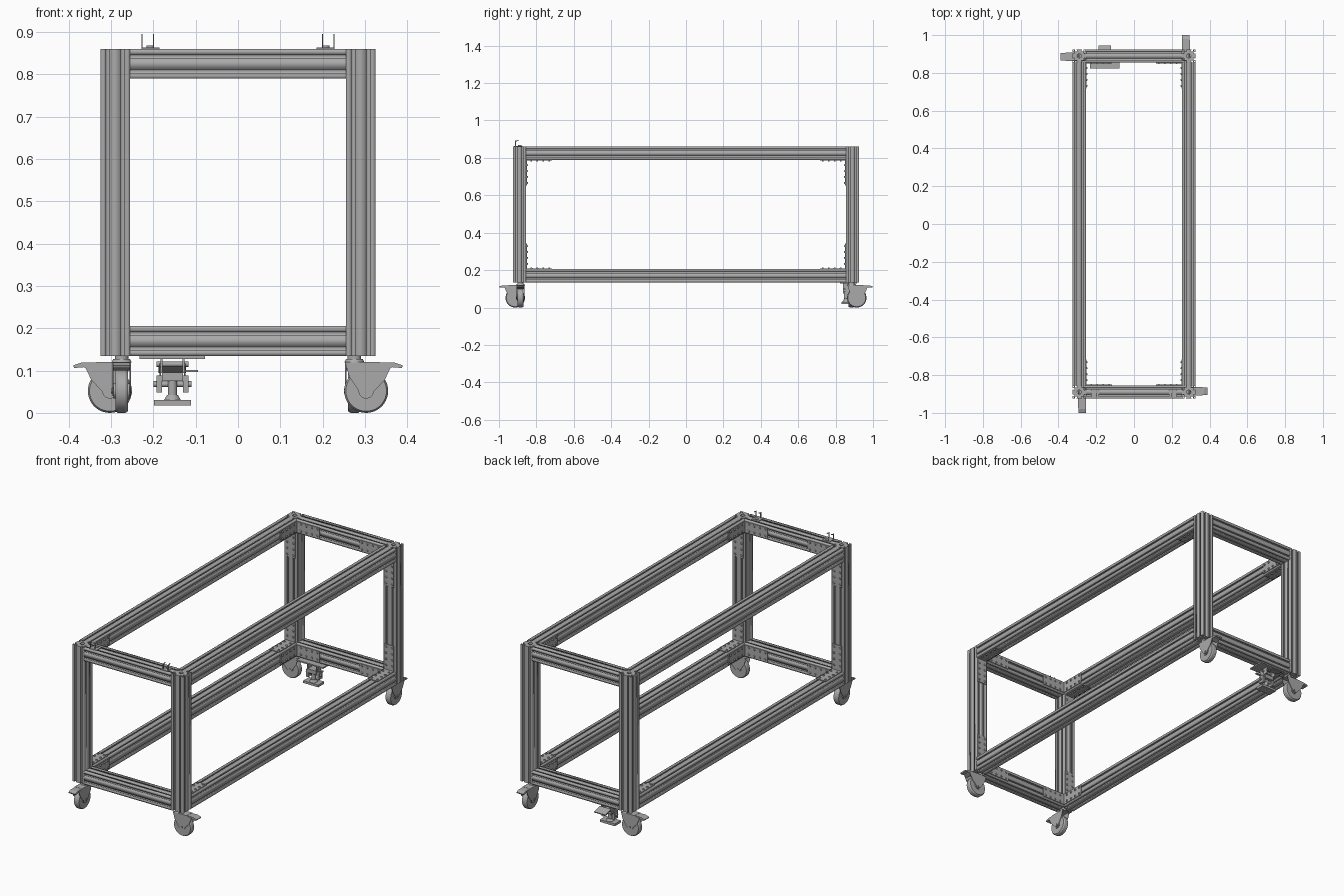
import bpy, bmesh, math
from mathutils import Matrix, Vector

if "Cube" in bpy.data.objects:
    bpy.data.objects.remove(bpy.data.objects["Cube"])


def material(name, grey):
    m = bpy.data.materials.new(name)
    m.use_nodes = True
    m.diffuse_color = (grey, grey, grey, 1)
    m.node_tree.nodes["Principled BSDF"].inputs["Base Color"].default_value = (grey, grey, grey, 1)
    return m


METAL = material("aluminium grey", 0.4)

W, H = 0.07, 0.035            # extrusion width and half width
X, Y = 0.29, 0.89             # post centre lines
ZB, ZT = 0.135, 0.86          # frame bottom and top
R90 = math.pi / 2


def rot(axis, angle=R90):
    return Matrix.Rotation(angle, 4, axis)


def link(name, mesh, matrix=Matrix(), smooth=False):
    ob = bpy.data.objects.new(name, mesh)
    bpy.context.collection.objects.link(ob)
    ob.matrix_world = matrix
    mesh.materials.clear()
    mesh.materials.append(METAL)
    if smooth:
        bpy.ops.object.select_all(action='DESELECT')
        ob.select_set(True)
        bpy.context.view_layer.objects.active = ob
        bpy.ops.object.shade_smooth_by_angle(angle=math.radians(35))
    return ob


class Part:
    """Collects simple solids in one mesh."""
    def __init__(self):
        self.bm = bmesh.new()

    def box(self, centre, size, turn=Matrix()):
        m = Matrix.Translation(centre) @ turn @ Matrix.Diagonal((*size, 1))
        bmesh.ops.create_cube(self.bm, size=1, matrix=m)

    def cyl(self, centre, r, depth, turn=Matrix(), r2=None, n=24):
        bmesh.ops.create_cone(self.bm, cap_ends=True, segments=n, radius1=r,
                              radius2=r if r2 is None else r2, depth=depth,
                              matrix=Matrix.Translation(centre) @ turn)

    def plate(self, xz, y, thick):
        vs = [self.bm.verts.new((x, y - thick / 2, z)) for x, z in xz]
        f = self.bm.faces.new(vs)
        new = bmesh.ops.extrude_face_region(self.bm, geom=[f])["geom"]
        bmesh.ops.translate(self.bm, vec=(0, thick, 0),
                            verts=[g for g in new if isinstance(g, bmesh.types.BMVert)])

    def done(self, name, matrix=Matrix(), smooth=True):
        bmesh.ops.recalc_face_normals(self.bm, faces=self.bm.faces)
        me = bpy.data.meshes.new(name)
        self.bm.to_mesh(me)
        self.bm.free()
        return link(name, me, matrix, smooth)


# --- slotted extrusions ---
def extrusion_mesh(name, length):
    side = [(-H, H)]
    for c in (-H / 2, H / 2):
        half = [(-0.004, 0), (-0.004, 0.004), (-0.006, 0.004), (-0.006, 0.011)]
        slot = half + [(-a, d) for a, d in reversed(half)]
        side += [(c + a, H - d) for a, d in slot]
    outline = []
    for k in range(4):
        r = Matrix.Rotation(-k * R90, 2)
        outline += [r @ Vector(p) for p in side]
    loops = [outline]
    # core bore and corner bores
    for cx, cy, r in [(0, 0, 0.011)] + [(a, b, 0.003) for a in (-.0295, .0295) for b in (-.0295, .0295)]:
        loops.append([(cx + r * math.cos(t * math.pi / 8), cy + r * math.sin(t * math.pi / 8))
                      for t in range(16)])
    cu = bpy.data.curves.new(name, 'CURVE')
    cu.dimensions, cu.fill_mode, cu.extrude = '2D', 'BOTH', length / 2
    for pts in loops:
        sp = cu.splines.new('POLY')
        sp.points.add(len(pts) - 1)
        sp.use_cyclic_u = True
        for p, q in zip(sp.points, pts):
            p.co = (q[0], q[1], 0, 1)
    tmp = bpy.data.objects.new(name, cu)
    bpy.context.collection.objects.link(tmp)
    bpy.context.view_layer.update()
    me = bpy.data.meshes.new_from_object(tmp.evaluated_get(bpy.context.evaluated_depsgraph_get()))
    bpy.data.objects.remove(tmp)
    return me


post = extrusion_mesh("post", ZT - ZB)
long_rail = extrusion_mesh("long_rail", 2 * (Y - H))
end_rail = extrusion_mesh("end_rail", 2 * (X - H))
for sx, xn in ((-1, "right"), (1, "left")):
    for sy, yn in ((-1, "front"), (1, "back")):
        link(f"{yn}_{xn}_post", post, Matrix.Translation((sx * X, sy * Y, (ZB + ZT) / 2)))
for z, zn in ((ZB + H, "lower"), (ZT - H, "upper")):
    for s, xn, yn in ((-1, "right", "front"), (1, "left", "back")):
        link(f"{zn}_{xn}_rail", long_rail, Matrix.Translation((s * X, 0, z)) @ rot('X'))
        link(f"{zn}_{yn}_rail", end_rail, Matrix.Translation((0, s * Y, z)) @ rot('Y'))


# --- angle brackets with bolts, in each inner corner ---
def bracket(name, corner, a, b):
    """Two thin legs from a corner along directions a and b."""
    p = Part()
    corner, a, b = Vector(corner), Vector(a), Vector(b)
    c = a.cross(b)
    for u, n in ((a, b), (b, a)):
        turn = Matrix((u, c, n)).transposed().to_4x4()
        p.box(corner + u * 0.069 + n * 0.002, (0.138, 0.056, 0.004), turn)
        for d in (0.028, 0.06, 0.092, 0.124):
            for s in (-H / 2, H / 2):
                p.cyl(corner + u * d + c * s + n * 0.006, 0.006, 0.006, turn, 0.004, 10)
    p.done(name)


for sx in (-1, 1):
    for sy in (-1, 1):
        for z, sz, zn in ((ZB + W, 1, "lower"), (ZT - W, -1, "upper")):
            bracket(f"{zn}_upright_bracket", (sx * X, sy * (Y - H), z), (0, -sy, 0), (0, 0, sz))
            bracket(f"{zn}_flat_bracket", (sx * (X - H), sy * (Y - H), z - sz * H),
                    (-sx, 0, 0), (0, -sy, 0))


# --- swivel casters, trailing along local +x ---
def caster(name, x, y, angle):
    m = Matrix.Translation((x, y, 0)) @ rot('Z', angle)
    w = Part()
    for s in (-1, 1):
        w.cyl((0.028, s * 0.012, 0.052), 0.052, 0.006, rot('X', s * -R90), 0.048, 40)
        w.cyl((0.028, s * 0.016, 0.052), 0.018, 0.006, rot('X'))
    w.cyl((0.028, 0, 0.052), 0.052, 0.018, rot('X'), n=40)
    w.cyl((0.028, 0, 0.052), 0.006, 0.05, rot('X'), n=12)
    w.done(name + "_wheel", m)
    f = Part()
    fork = [(-0.022, 0.12), (0.06, 0.12), (0.088, 0.112), (0.072, 0.078),
            (0.04, 0.044), (0.028, 0.04), (0.016, 0.044), (-0.012, 0.085)]
    for s in (-1, 1):
        f.plate(fork, s * 0.0205, 0.003)
    f.box((0.019, 0, 0.1185), (0.082, 0.044, 0.003))
    f.cyl((0, 0, 0.123), 0.024, 0.008, r2=0.02)
    f.cyl((0, 0, 0.131), 0.016, 0.01)
    f.done(name + "_fork", m)
    b = Part()
    b.plate([(0.055, 0.119), (0.095, 0.119), (0.115, 0.112), (0.112, 0.106),
             (0.09, 0.108), (0.07, 0.1)], 0, 0.04)
    b.done(name + "_brake_pedal", m, False)


CX, CY = 0.275, 0.885
caster("front_right_caster", -CX, -CY, -R90)
caster("front_left_caster", CX, -CY, 0)
caster("back_left_caster", CX, CY, R90)
caster("back_right_caster", -CX, CY, math.pi)

# --- floor lock under the back rail ---
k = Part()
fx, fy = -0.155, 0.868
k.box((fx, fy, 0.131), (0.155, 0.09, 0.007))
for s in (-1, 1):
    k.box((fx + s * 0.026, fy, 0.111), (0.004, 0.055, 0.034))
    k.box((fx + s * 0.031, fy - 0.008, 0.068), (0.013, 0.03, 0.04))
    k.box((fx + s * 0.029, fy - 0.005, 0.094), (0.004, 0.02, 0.04), rot('X', 0.5))
k.box((fx, fy - 0.008, 0.085), (0.05, 0.04, 0.02))
k.cyl((fx, fy, 0.115), 0.006, 0.075, rot('Y'), n=12)
k.cyl((fx, fy - 0.008, 0.068), 0.007, 0.09, rot('Y'), n=12)
k.cyl((fx, fy - 0.012, 0.055), 0.011, 0.06)
k.cyl((fx, fy - 0.012, 0.036), 0.02, 0.012, r2=0.013)
k.box((fx, fy - 0.012, 0.024), (0.088, 0.05, 0.012))
k.box((fx, fy + 0.052, 0.103), (0.065, 0.05, 0.005), rot('X', -0.25))
k.box((fx + 0.045, fy - 0.02, 0.099), (0.03, 0.012, 0.005))
k.done("floor_lock")

# --- small hook clips on top of the front rail ---
for s, n in ((-1, "right"), (1, "left")):
    h = Part()
    h.box((s * 0.207, -0.897, ZT + 0.002), (0.042, 0.045, 0.003))
    h.cyl((s * 0.207, -0.888, ZT + 0.005), 0.009, 0.006, n=12)
    for x in (0.2, 0.227):
        h.box((s * x, -0.912, ZT + 0.017), (0.003, 0.006, 0.03))
        h.box((s * x, -0.904, ZT + 0.031), (0.003, 0.02, 0.004), rot('X', 0.3))
    h.done(n + "_hook_clip", smooth=False)
